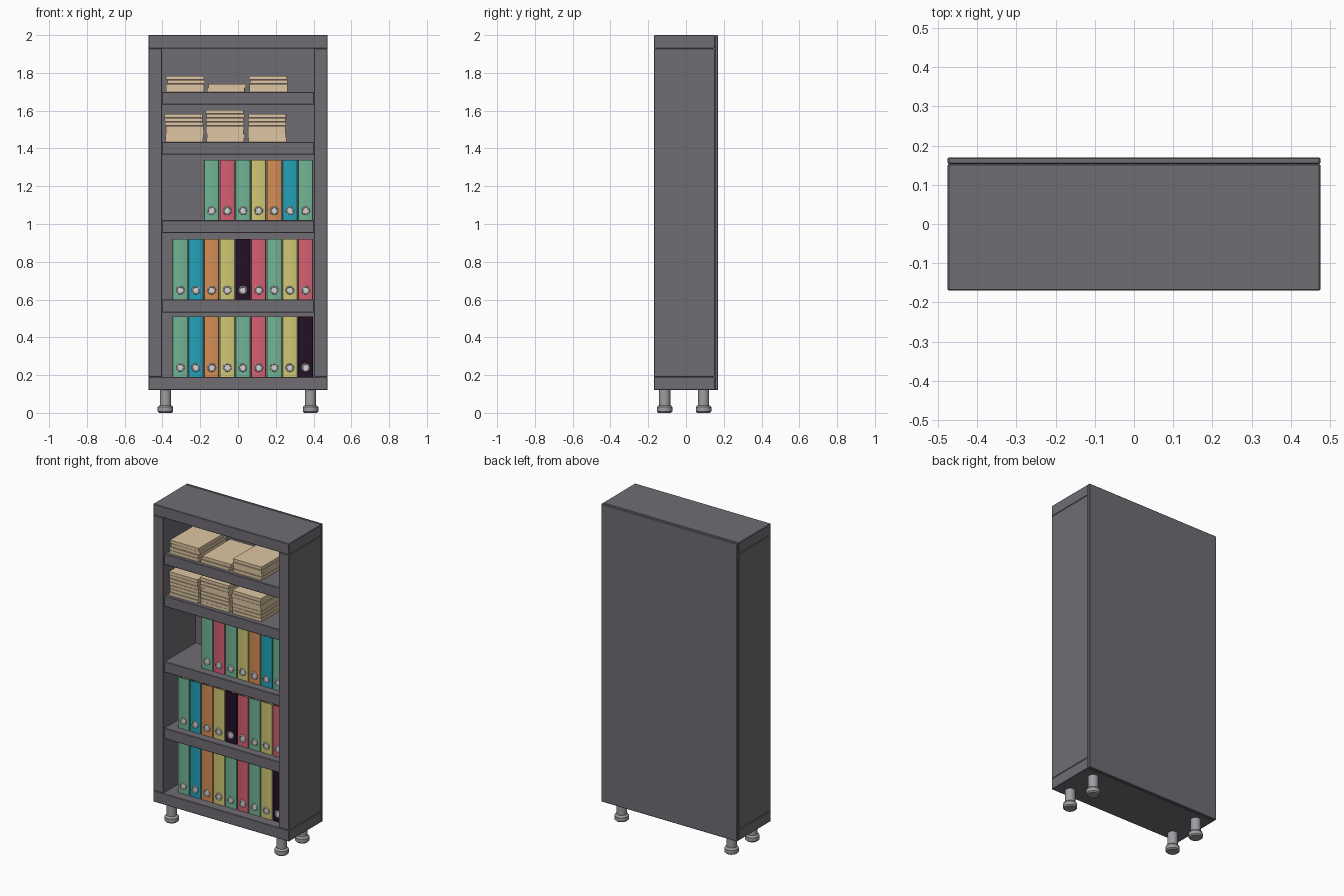
import bpy, bmesh, math, random
from mathutils import Matrix

if "Cube" in bpy.data.objects:
    bpy.data.objects.remove(bpy.data.objects["Cube"])
random.seed(4)


def material(name, rgb):
    m = bpy.data.materials.new(name)
    lin = [(c / 255 / 12.92) if c < 11 else ((c / 255 + 0.055) / 1.055) ** 2.4 for c in rgb]
    m.diffuse_color = (*lin, 1)
    m.use_nodes = True
    m.node_tree.nodes["Principled BSDF"].inputs["Base Color"].default_value = m.diffuse_color
    return m


MATS = {n: material(n, c) for n, c in {
    "cabinet_grey": (112, 109, 115), "paper_tan": (222, 198, 163), "green": (113, 181, 149),
    "teal": (36, 162, 183), "orange": (212, 142, 84), "yellow": (208, 200, 116),
    "pink": (212, 96, 114), "black": (36, 16, 38), "leg_metal": (158, 158, 162),
    "ring_metal": (212, 212, 212)}.items()}


def finish(name, bm, mat, smooth=False):
    bmesh.ops.recalc_face_normals(bm, faces=bm.faces)
    me = bpy.data.meshes.new(name)
    bm.to_mesh(me)
    bm.free()
    me.materials.append(MATS[mat])
    ob = bpy.data.objects.new(name, me)
    bpy.context.collection.objects.link(ob)
    if smooth:
        bpy.ops.object.select_all(action='DESELECT')
        ob.select_set(True)
        bpy.context.view_layer.objects.active = ob
        bpy.ops.object.shade_smooth_by_angle(angle=math.radians(35))
    return ob


def add_box(bm, x, y, z, turn=0):
    """Box from (min, max) ranges, optionally turned about its own z axis."""
    mid = [(a + b) / 2 for a, b in (x, y, z)]
    size = [b - a for a, b in (x, y, z)]
    bmesh.ops.create_cube(bm, size=1, matrix=Matrix.Translation(mid)
                          @ Matrix.Rotation(turn, 4, 'Z') @ Matrix.Diagonal((*size, 1)))


def panel(name, x, y, z):
    bm = bmesh.new()
    add_box(bm, x, y, z)
    ob = finish(name, bm, "cabinet_grey")
    bev = ob.modifiers.new("edge", 'BEVEL')
    bev.width, bev.segments = 0.003, 1
    return ob


def lathe(bm, profile, matrix, steps=24):
    """Revolve an (r, z) profile that starts and ends on the axis."""
    vs = [bm.verts.new((r, 0, z)) for r, z in profile]
    es = [bm.edges.new(p) for p in zip(vs, vs[1:])]
    out = bmesh.ops.spin(bm, geom=vs + es, cent=(0, 0, 0), axis=(0, 0, 1),
                         angle=math.tau, steps=steps, use_duplicate=False)
    new = list({v for v in bm.verts if not v.tag})
    bmesh.ops.remove_doubles(bm, verts=new, dist=1e-5)
    new = [v for v in bm.verts if not v.tag]
    bmesh.ops.transform(bm, matrix=matrix, verts=new)
    for v in new:
        v.tag = True


# Cabinet carcass
W, IN, F, B = 0.475, 0.403, -0.17, 0.153
panel("bottom_panel", (-W, W), (F, B), (0.12, 0.19))
panel("top_panel", (-W, W), (F, B), (1.93, 2.0))
panel("back_panel", (-W, W), (B, 0.17), (0.12, 2.0))
for side, a, b in (("left", -W, -IN), ("right", IN, W)):
    panel(side + "_side_panel", (a, b), (F, B), (0.19, 1.93))
SHELVES = (0.60, 1.02, 1.435, 1.70)
for i, top in enumerate(SHELVES):
    panel(f"shelf_{i + 1}", (-IN, IN), (-0.16, B), (top - 0.068, top))

# Turned legs with wider feet
LEG = [(0, 0), (0.034, 0), (0.041, 0.007), (0.041, 0.03), (0.035, 0.038), (0.03, 0.04),
       (0.03, 0.12), (0, 0.12)]
for fb, y in (("front", -0.113), ("back", 0.093)):
    for lr, x in (("left", -0.384), ("right", 0.384)):
        bm = bmesh.new()
        lathe(bm, LEG, Matrix.Translation((x, y, 0)))
        finish(f"{fb}_{lr}_leg", bm, "leg_metal", True)

# Binders: folded cover with rounded spine edges, paper block inside, finger ring on spine
FRONT, BACK, HW, T, R = -0.11, 0.148, 0.0395, 0.004, 0.006
OUTLINE = [(-HW, BACK), (-HW, FRONT + R), (-HW + R * 0.3, FRONT + R * 0.3), (-HW + R, FRONT),
           (HW - R, FRONT), (HW - R * 0.3, FRONT + R * 0.3), (HW, FRONT + R), (HW, BACK),
           (HW - T, BACK), (HW - T, FRONT + R), (-HW + T, FRONT + R), (-HW + T, BACK)]
RING = [(0, 0.001), (0.015, 0.001), (0.016, 0.004), (0.019, 0.006), (0.022, 0.004), (0.023, 0), (0, 0)]


def binder(name, x, z, colour):
    bm = bmesh.new()
    f = bm.faces.new([bm.verts.new((x + u, v, z)) for u, v in OUTLINE])
    up = bmesh.ops.extrude_face_region(bm, geom=[f])["geom"]
    bmesh.ops.translate(bm, vec=(0, 0, 0.32),
                        verts=[g for g in up if isinstance(g, bmesh.types.BMVert)])
    finish(name, bm, colour, True)
    bm = bmesh.new()
    lathe(bm, RING, Matrix.Translation((x, FRONT, z + 0.05)) @ Matrix.Rotation(math.pi / 2, 4, 'X'), 20)
    finish(name + "_ring", bm, "ring_metal", True)
    bm = bmesh.new()
    add_box(bm, (x - 0.03, x + 0.03), (FRONT + 0.02, BACK - 0.01), (z + 0.01, z + 0.3))
    finish(name + "_pages", bm, "paper_tan")


ROWS = ((0.19, "green teal orange yellow green pink green yellow black"),
        (0.60, "green teal orange yellow black pink green yellow pink"),
        (1.02, "green pink green yellow orange teal green"))
for r, (z, colours) in enumerate(ROWS):
    names = colours.split()
    for i, c in enumerate(names):
        binder(f"binder_{r + 1}_{i + 1}", 0.358 - 0.083 * (len(names) - 1 - i), z, c)

# Stacks of paper wads, each sheet block slightly shifted
STACKS = ((1.70, (-0.278, 4), (-0.061, 2), (0.159, 4)),
          (1.435, (-0.285, 7), (-0.067, 8), (0.153, 7)))
H = 0.0213
for r, (z, *stacks) in enumerate(STACKS):
    for s, (x, count) in enumerate(stacks):
        bm = bmesh.new()
        for k in range(count):
            dx, dy = random.uniform(-0.004, 0.004), random.uniform(-0.004, 0.004)
            add_box(bm, (x - 0.1 + dx, x + 0.1 + dx), (-0.135 + dy, 0.145 + dy),
                    (z + k * H, z + k * H + H - 0.002), random.uniform(-0.01, 0.01))
        finish(f"paper_stack_{r + 1}_{s + 1}", bm, "paper_tan")
